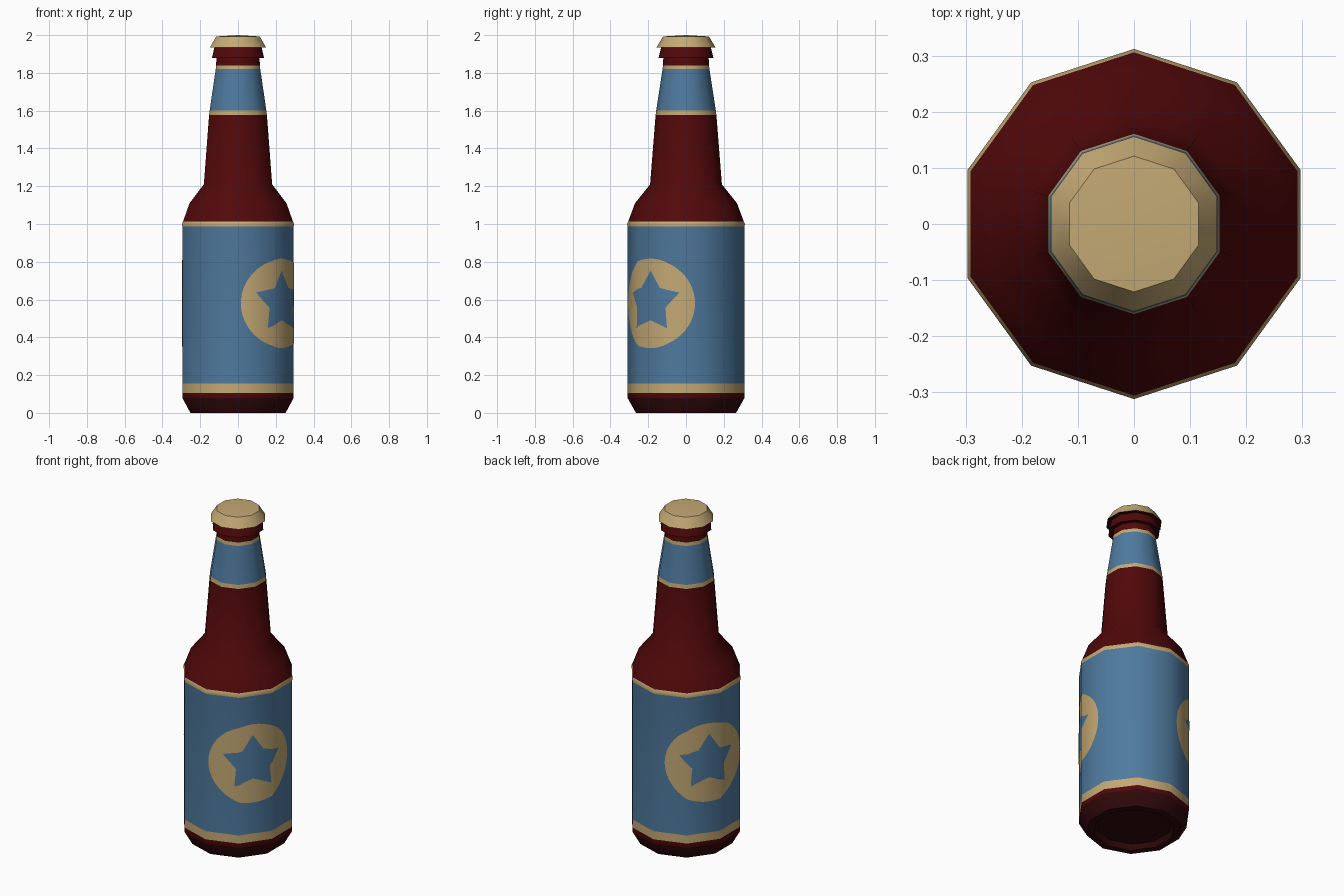
import bpy, bmesh, math
from mathutils import Vector

if "Cube" in bpy.data.objects:
    bpy.data.objects.remove(bpy.data.objects["Cube"])

SIDES = 10
R_BODY = 0.31
STEP = 2 * math.pi / SIDES


def material(name, rgb):
    m = bpy.data.materials.new(name)
    m.diffuse_color = (*rgb, 1)
    m.use_nodes = True
    m.node_tree.nodes["Principled BSDF"].inputs["Base Color"].default_value = m.diffuse_color
    return m


RED = material("dark red glass", (0.082, 0.0025, 0.003))
BLUE = material("label blue", (0.078, 0.195, 0.345))
TAN = material("tan trim", (0.55, 0.395, 0.175))
BASE = material("deep red base", (0.030, 0.0025, 0.003))
MATS = [RED, BLUE, TAN, BASE]
r, b, t, d = 0, 1, 2, 3


def finish(bm, name, mats):
    me = bpy.data.meshes.new(name)
    bm.to_mesh(me)
    bm.free()
    for m in mats:
        me.materials.append(m)
    ob = bpy.data.objects.new(name, me)
    bpy.context.collection.objects.link(ob)
    return ob


def lathe(name, profile, mats):
    """Revolve (radius, z, material of the segment above) points, bottom to top."""
    bm = bmesh.new()
    rings = [[bm.verts.new((rad * math.cos(math.pi / 2 + k * STEP),
                            rad * math.sin(math.pi / 2 + k * STEP), z))
              for k in range(SIDES)] for rad, z, _ in profile]
    for i in range(len(rings) - 1):
        for k in range(SIDES):
            n = (k + 1) % SIDES
            f = bm.faces.new((rings[i][k], rings[i][n], rings[i + 1][n], rings[i + 1][k]))
            f.material_index = profile[i][2]
            f.smooth = True
    bmesh.ops.remove_doubles(bm, verts=bm.verts, dist=1e-5)
    bmesh.ops.recalc_face_normals(bm, faces=bm.faces)
    # smooth round the bottle, crisp at the strong profile breaks
    for e in bm.edges:
        level = abs(e.verts[0].co.z - e.verts[1].co.z) < 1e-5
        if level and e.calc_face_angle(0) > math.radians(38):
            e.smooth = False
    return finish(bm, name, mats)


# Bottle: recessed base, labelled body, shoulder, labelled neck, lip
lathe("bottle", [
    (0, 0.03, d), (0.21, 0.03, d), (0.225, 0, d), (0.265, 0, d),
    (R_BODY, 0.08, r), (R_BODY, 0.106, t), (R_BODY, 0.155, b),
    (R_BODY, 0.987, t), (0.312, 1.0, t), (0.306, 1.013, r), (0.27, 1.11, r),
    (0.19, 1.21, r), (0.161, 1.577, t), (0.158, 1.6, b),
    (0.124, 1.82, t), (0.122, 1.84, r), (0.12, 1.88, d),
    (0.145, 1.88, r), (0.13, 1.94, r), (0, 1.94, r)], MATS)

# Bottle cap, with a shadowy underside
lathe("cap", [(0.125, 1.935, 1), (0.156, 1.935, 0), (0.121, 1.993, 0),
              (0, 2.0, 0)], [TAN, BASE])


def on_body(a, z, lift):
    """Point on the flat-sided body at angle a (linear along each side)."""
    s = (a - math.pi / 2) / STEP
    k = math.floor(s + 1e-5)
    p, q = (Vector((math.cos(math.pi / 2 + j * STEP), math.sin(math.pi / 2 + j * STEP), 0))
            for j in (k, k + 1))
    v = p.lerp(q, s - k)
    return v * (R_BODY + lift) + Vector((0, 0, z))


def decal(name, outline, centre, mat, lift):
    """Wrap a flat outline (angle, z) round the body as a thin plate."""
    bm = bmesh.new()
    f = bm.faces.new([bm.verts.new((centre + u, v, 0)) for u, v in outline])
    bmesh.ops.triangulate(bm, faces=[f])
    for k in range(-12, 13):
        bmesh.ops.bisect_plane(bm, geom=bm.verts[:] + bm.edges[:] + bm.faces[:], dist=1e-6,
                               plane_co=(math.pi / 2 + k * STEP, 0, 0), plane_no=(1, 0, 0))
    normals = []
    for v in bm.verts:
        v.co = on_body(v.co.x, v.co.y, lift)
        normals.append(Vector((v.co.x, v.co.y, 0)).normalized())
    for f in bm.faces:
        f.smooth = True
    ob = finish(bm, name, [mat])
    ob.data.normals_split_custom_set_from_vertices([tuple(n) for n in normals])


# Round emblem with a star, on the front right and back left
ZC = 0.58
HALF = math.radians(48)
disc = [(HALF * math.cos(i * math.pi / 24), ZC + 0.237 * math.sin(i * math.pi / 24))
        for i in range(48)]
star = []
for i in range(10):
    a = math.pi / 2 + i * math.pi / 5
    k = 0.71 if i % 2 == 0 else 0.40
    star.append((HALF * k * math.cos(a), ZC + 0.005 + 0.237 * k * math.sin(a)))

for side, deg in (("front", -39), ("back", 150)):
    decal(side + "_emblem_disc", disc, math.radians(deg), TAN, 0.0012)
    decal(side + "_emblem_star", star, math.radians(deg), BLUE, 0.0024)
